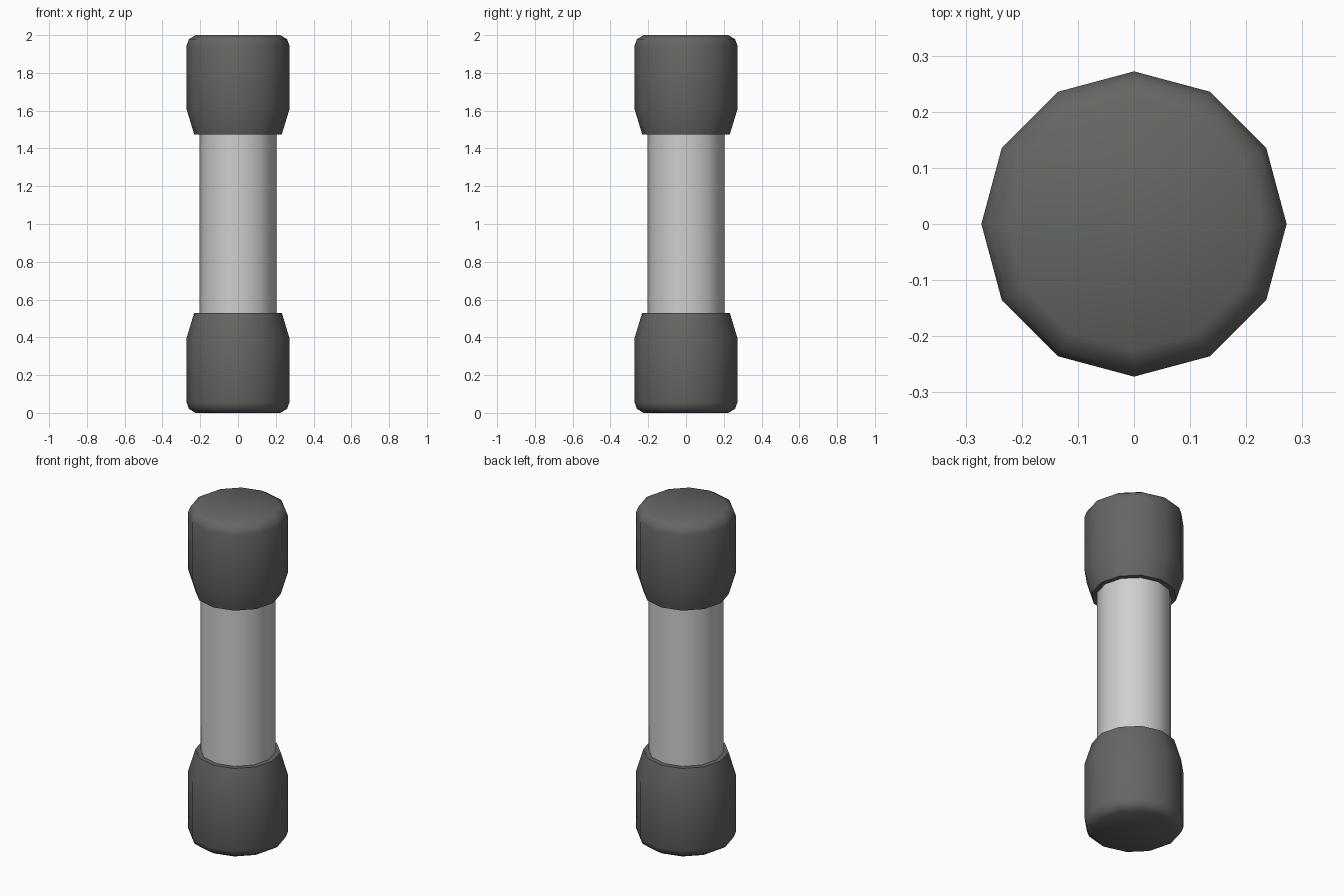
import bpy, bmesh, math

if "Cube" in bpy.data.objects:
    bpy.data.objects.remove(bpy.data.objects["Cube"])

SIDES = 12

def material(name, col):
    m = bpy.data.materials.new(name)
    m.diffuse_color = (*col, 1)
    m.use_nodes = True
    m.node_tree.nodes["Principled BSDF"].inputs["Base Color"].default_value = m.diffuse_color
    return m

def lathe(name, profile, mat):
    """Spin (radius, z) points into a closed smooth 12-sided solid."""
    bm = bmesh.new()
    rings = [[bm.verts.new((r * math.cos(2 * math.pi * i / SIDES),
                            r * math.sin(2 * math.pi * i / SIDES), z))
              for i in range(SIDES)] for r, z in profile]
    for a, b in zip(rings, rings[1:]):
        for i in range(SIDES):
            j = (i + 1) % SIDES
            bm.faces.new((a[i], a[j], b[j], b[i]))
    bm.faces.new(rings[0])
    bm.faces.new(rings[-1])
    bmesh.ops.recalc_face_normals(bm, faces=bm.faces)
    for f in bm.faces:
        f.smooth = True
    # keep the rim next to the tube crisp
    for e in bm.edges:
        if len(e.link_faces) == 2 and e.calc_face_angle() > math.radians(62):
            e.smooth = False
    me = bpy.data.meshes.new(name)
    bm.to_mesh(me)
    bm.free()
    me.materials.append(mat)
    ob = bpy.data.objects.new(name, me)
    bpy.context.collection.objects.link(ob)
    return ob

dark = material("dark grey rubber", (0.13, 0.135, 0.125))
light = material("light grey metal", (0.62, 0.62, 0.62))

# Rounded end caps, tapering towards the tube
cap = [(0.225, 0.0), (0.26, 0.022), (0.272, 0.055),
       (0.272, 0.397), (0.232, 0.53), (0.2, 0.53)]
lathe("bottom_cap", cap, dark)
lathe("top_cap", [(r, 2 - z * 0.525 / 0.53) for r, z in cap], dark)

# Central tube
lathe("tube", [(0.204, 0.45), (0.204, 1.55)], light)
